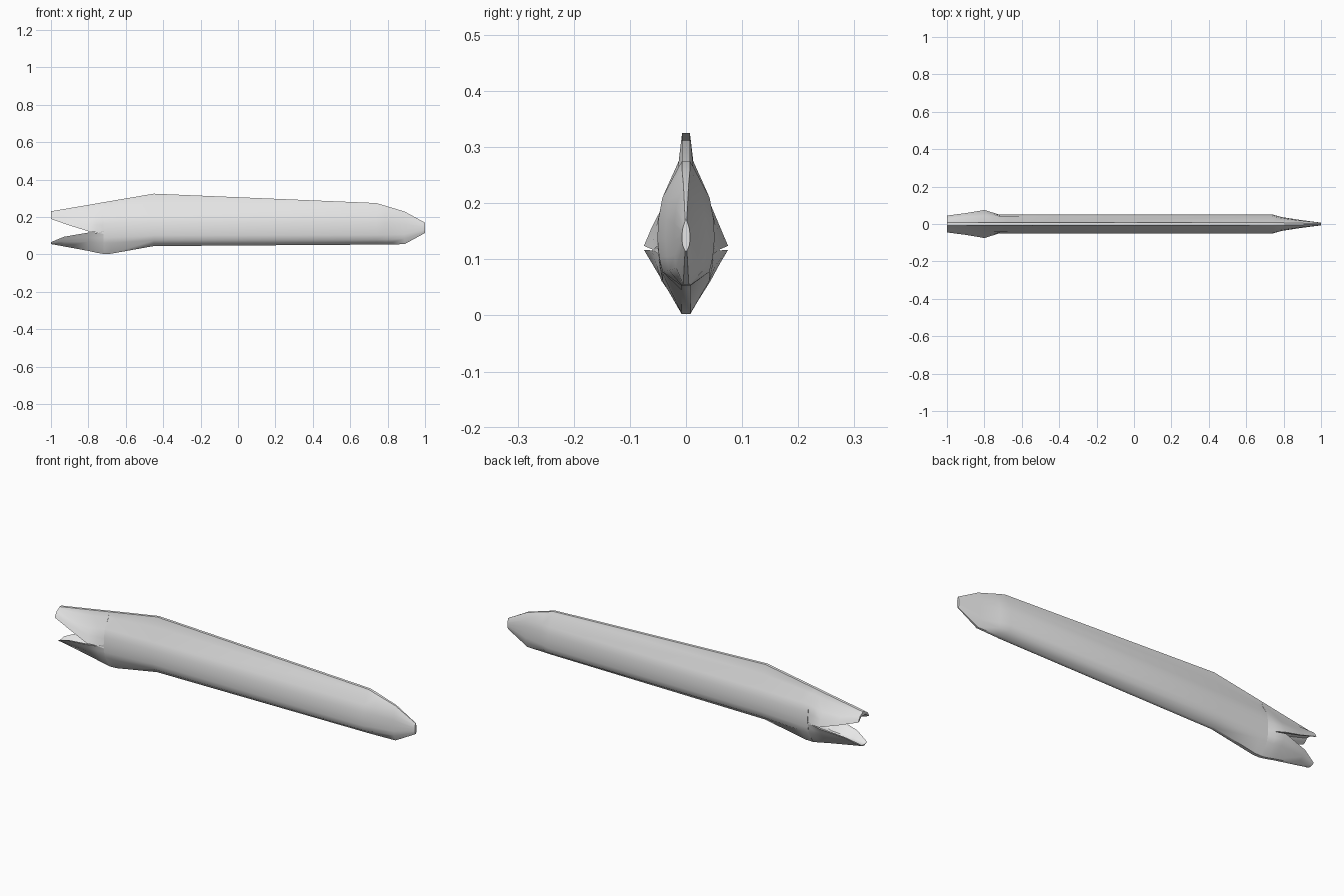
import bpy, bmesh

grey = bpy.data.materials.new("pale grey")
grey.diffuse_color = (0.8, 0.8, 0.8, 1)


def loft(name, rings):
    """Skin closed rings of equal length and cap both ends."""
    bm = bmesh.new()
    loops = [[bm.verts.new(p) for p in ring] for ring in rings]
    n = len(loops[0])
    for a, b in zip(loops, loops[1:]):
        for i in range(n):
            j = (i + 1) % n
            bm.faces.new((a[i], a[j], b[j], b[i]))
    bm.faces.new(loops[0])
    bm.faces.new(loops[-1])
    bmesh.ops.recalc_face_normals(bm, faces=bm.faces)
    bmesh.ops.triangulate(bm, faces=[f for f in bm.faces if len(f.verts) > 4])
    mesh = bpy.data.meshes.new(name)
    bm.to_mesh(mesh)
    bm.free()
    mesh.materials.append(grey)
    ob = bpy.data.objects.new(name, mesh)
    bpy.context.collection.objects.link(ob)
    bpy.ops.object.select_all(action='DESELECT')
    ob.select_set(True)
    bpy.context.view_layer.objects.active = ob
    bpy.ops.object.shade_smooth_by_angle(angle=0.8)


def ring(x, half):
    """Mirror a half section of (y, z) points into a full ring."""
    return [(x, y, z) for y, z in half] + [(x, -y, z) for y, z in reversed(half)]


# Long flattened body: x, top z, fin base z, shoulder z, belly z, bottom z, width scale
stations = [
    (-0.72, 0.279, 0.250, 0.205, 0.062, 0.003, 1.0),
    (-0.68, 0.286, 0.255, 0.208, 0.062, 0.004, 1.0),
    (-0.45, 0.325, 0.275, 0.210, 0.075, 0.045, 1.0),
    (0.74, 0.275, 0.265, 0.210, 0.078, 0.053, 1.0),
    (0.79, 0.260, 0.250, 0.205, 0.080, 0.054, 0.72),
    (0.89, 0.230, 0.222, 0.195, 0.085, 0.055, 0.42),
    (1.00, 0.170, 0.165, 0.155, 0.125, 0.115, 0.14),
]
body = []
for x, top, fin, shoulder, belly, bottom, s in stations:
    edge = min(1, s * 1.5)
    height = shoulder - belly
    body.append(ring(x, [
        (0.007 * edge, top), (0.013 * edge, fin), (0.042 * s, shoulder),
        (0.049 * s, belly + 0.72 * height), (0.051 * s, belly + 0.45 * height),
        (0.048 * s, belly + 0.2 * height), (0.042 * s, belly), (0.008 * edge, bottom)]))
loft("body", body)

# Upper jaw: x, ridge z, cheek (y, z), lip (y, z), palate z
upper = [
    (-0.72, 0.279, 0.042, 0.205, 0.050, 0.110, 0.115),
    (-0.755, 0.273, 0.043, 0.200, 0.061, 0.118, 0.140),
    (-0.80, 0.265, 0.044, 0.190, 0.075, 0.124, 0.160),
    (-0.90, 0.248, 0.040, 0.192, 0.058, 0.155, 0.185),
    (-1.00, 0.231, 0.030, 0.215, 0.045, 0.190, 0.210),
]
loft("upper_jaw", [ring(x, [
    (0.007, top), (0.013, top - 0.35 * (top - cz)), (cy, cz),
    (cy * 0.45 + ly * 0.55, (cz + lz) / 2), (ly, lz),
    (ly * 0.8, lz + 0.002), (ly * 0.45, roof)])
    for x, top, cy, cz, ly, lz, roof in upper])

# Lower jaw: x, keel z, cheek (y, z), lip (y, z), mouth floor z
lower = [
    (-0.72, 0.003, 0.042, 0.062, 0.050, 0.125, 0.120),
    (-0.755, 0.009, 0.044, 0.062, 0.061, 0.116, 0.085),
    (-0.80, 0.019, 0.046, 0.068, 0.075, 0.117, 0.066),
    (-0.93, 0.043, 0.034, 0.068, 0.050, 0.095, 0.066),
    (-1.00, 0.056, 0.016, 0.060, 0.026, 0.066, 0.061),
]
loft("lower_jaw", [ring(x, [
    (0.007, keel), (cy, cz), ((cy + ly) / 2, (cz + lz) / 2), (ly, lz),
    (ly * 0.8, lz - 0.002), (ly * 0.4, floor)])
    for x, keel, cy, cz, ly, lz, floor in lower])
